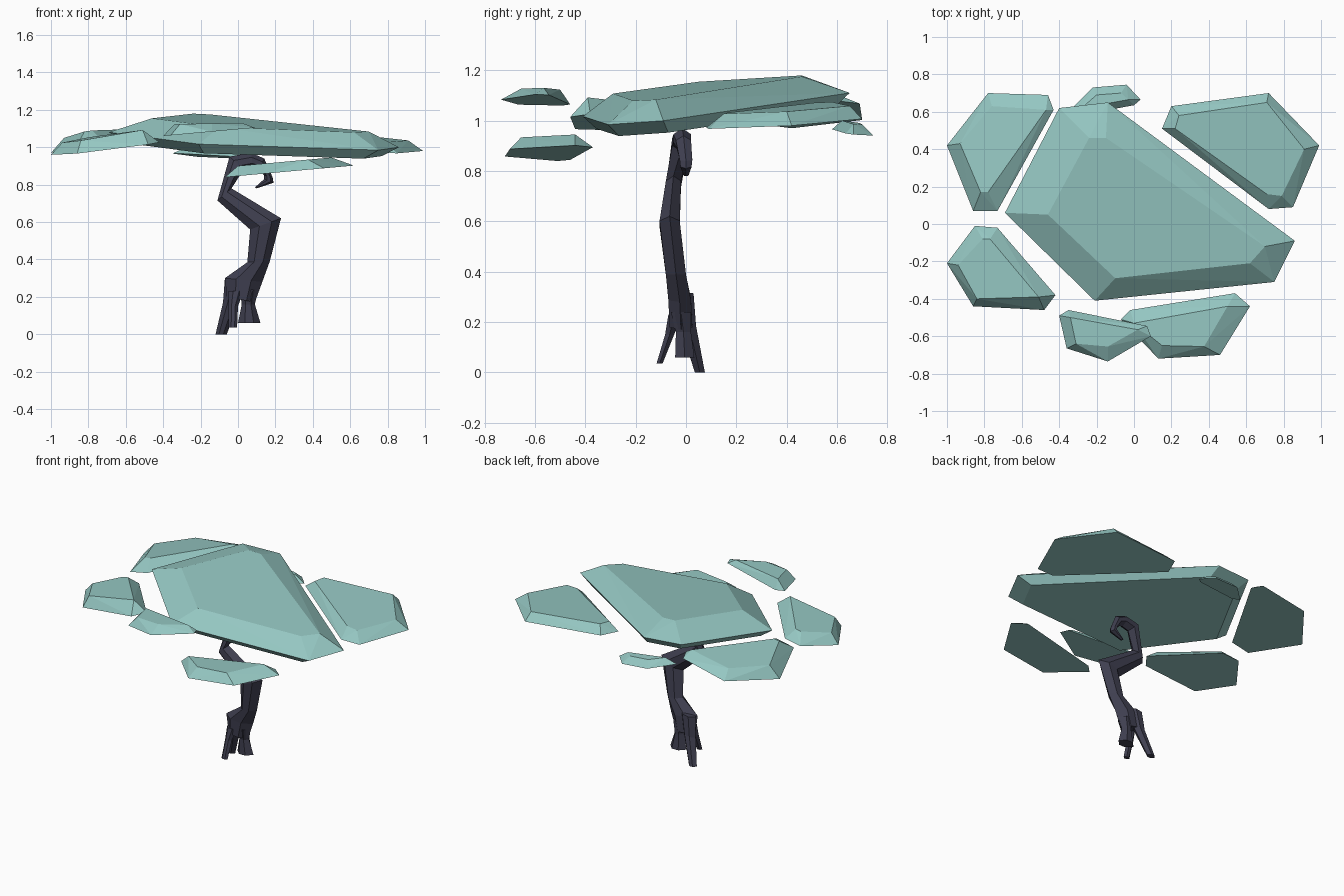
import bpy, bmesh
from mathutils import Vector


def material(name, color):
    m = bpy.data.materials.new(name)
    m.diffuse_color = color
    return m


LEAF = material("leaf", (0.30, 0.57, 0.54, 1))
BARK = material("bark", (0.05, 0.05, 0.08, 1))


def finish(bm, name, mat):
    bmesh.ops.recalc_face_normals(bm, faces=bm.faces)
    me = bpy.data.meshes.new(name)
    bm.to_mesh(me)
    bm.free()
    me.materials.append(mat)
    ob = bpy.data.objects.new(name, me)
    bpy.context.collection.objects.link(ob)
    return ob


def on_plane(points, plane):
    a, b, c = plane
    return [Vector((x, y, a + b * x + c * y)) for x, y in points]


def slab(name, rim, rim_plane, top, top_plane, belly=None):
    """Faceted foliage slab: hull of a tilted rim, an inset top and an optional lower face."""
    pts = on_plane(rim, rim_plane) + on_plane(top, top_plane)
    if belly:
        mid = sum((Vector(p) for p in rim), Vector((0, 0))) / len(rim)
        pts += on_plane([mid + (Vector(p) - mid) * 0.89 for p in rim], belly)
    bm = bmesh.new()
    for p in pts:
        bm.verts.new(p)
    bmesh.ops.convex_hull(bm, input=bm.verts)
    bmesh.ops.dissolve_limit(bm, angle_limit=0.03, verts=bm.verts, edges=bm.edges)
    finish(bm, name, LEAF)


def limb(name, sections):
    """Six-sided faceted limb; section = left x, z, right x, z, centre y, half depth."""
    shape = [(0, 0), (0.3, -1), (0.7, -1), (1, 0), (0.7, 1), (0.3, 1)]
    bm = bmesh.new()
    rings = []
    for xl, zl, xr, zr, y, d in sections:
        rings.append([bm.verts.new((xl + (xr - xl) * t, y + d * s, zl + (zr - zl) * t))
                      for t, s in shape])
    for r0, r1 in zip(rings, rings[1:]):
        for i in range(6):
            j = (i + 1) % 6
            bm.faces.new((r0[i], r0[j], r1[j], r1[i]))
    bm.faces.new(rings[0])
    bm.faces.new(rings[-1])
    finish(bm, name, BARK)


# Large central canopy
slab("main_canopy",
     [(-.69, .06), (-.40, .62), (-.14, .65), (.86, -.09), (.75, -.31), (-.21, -.41)],
     (1.045, -.043, .091),
     [(-.46, .05), (-.24, .46), (-.15, .46), (.70, -.12), (.62, -.21), (-.10, -.29)],
     (1.128, -.0485, .087), belly=(.992, -.043, .091))

# Smaller canopies around it
slab("back_left_canopy",
     [(-1, .42), (-.78, .70), (-.46, .69), (-.43, .61), (-.73, .07), (-.86, .07)],
     (1.191, .203, -.043),
     [(-.93, .43), (-.76, .63), (-.47, .61), (-.78, .17), (-.82, .17)],
     (1.21, .138, -.074))
slab("front_left_canopy",
     [(-1, -.21), (-.85, -.01), (-.73, -.02), (-.42, -.38), (-.48, -.46), (-.86, -.44)],
     (1.10, .13, .05),
     [(-.94, -.22), (-.81, -.08), (-.77, -.08), (-.51, -.39), (-.84, -.40)],
     (1.19, .169, .03))
slab("back_right_canopy",
     [(.99, .42), (.72, .70), (.20, .63), (.15, .51), (.72, .08), (.85, .09)],
     (.998, -.042, .056),
     [(.91, .40), (.71, .65), (.24, .58), (.22, .51), (.71, .16), (.79, .15)],
     (1.052, -.042, .056))
slab("small_back_canopy",
     [(-.35, .60), (-.22, .73), (-.04, .745), (.035, .665), (0, .635), (-.30, .58)],
     (1.006, -.04, -.09),
     [(-.28, .62), (-.20, .69), (-.07, .70), (-.03, .665)],
     (1.045, -.04, -.09))
slab("front_low_canopy",
     [(-.07, -.51), (-.02, -.46), (.54, -.37), (.62, -.44), (.46, -.70), (.13, -.72)],
     (.846, .09, 0),
     [(0, -.53), (.50, -.44), (.375, -.655), (.15, -.65)],
     (.90, .09, 0))
slab("front_high_canopy",
     [(-.40, -.49), (-.35, -.46), (.07, -.545), (.09, -.60), (-.14, -.735), (-.36, -.665)],
     (1.096, .09, 0),
     [(-.34, -.50), (.02, -.565), (-.14, -.655), (-.31, -.64)],
     (1.13, .02, 0))

# Crooked trunk ending in a curl
limb("trunk", [
    (-.06, .20, .09, .17, -.02, .045), (-.07, .30, .13, .28, -.025, .045),
    (.05, .385, .17, .39, -.04, .04), (.065, .56, .23, .62, -.065, .04),
    (-.11, .715, -.035, .78, -.05, .03), (-.045, .95, .03, .88, -.02, .035),
    (.07, .97, .08, .89, -.015, .035), (.14, .94, .11, .88, -.01, .03),
    (.185, .84, .14, .85, 0, .025), (.19, .81, .14, .83, 0, .022),
    (.10, .78, .09, .785, 0, .01)])

# Three root legs
limb("back_root", [(-.07, .30, .04, .32, -.005, .035), (-.08, .17, .01, .19, .01, .03),
                   (-.12, 0, -.06, 0, .055, .02)])
limb("front_root", [(-.05, .23, .03, .23, -.045, .025), (-.05, .15, .0, .15, -.065, .018),
                    (-.05, .035, -.005, .035, -.105, .012)])
limb("right_root", [(.01, .24, .11, .24, -.02, .04), (.02, .16, .09, .16, -.01, .03),
                    (0, .06, .12, .06, -.005, .038)])
